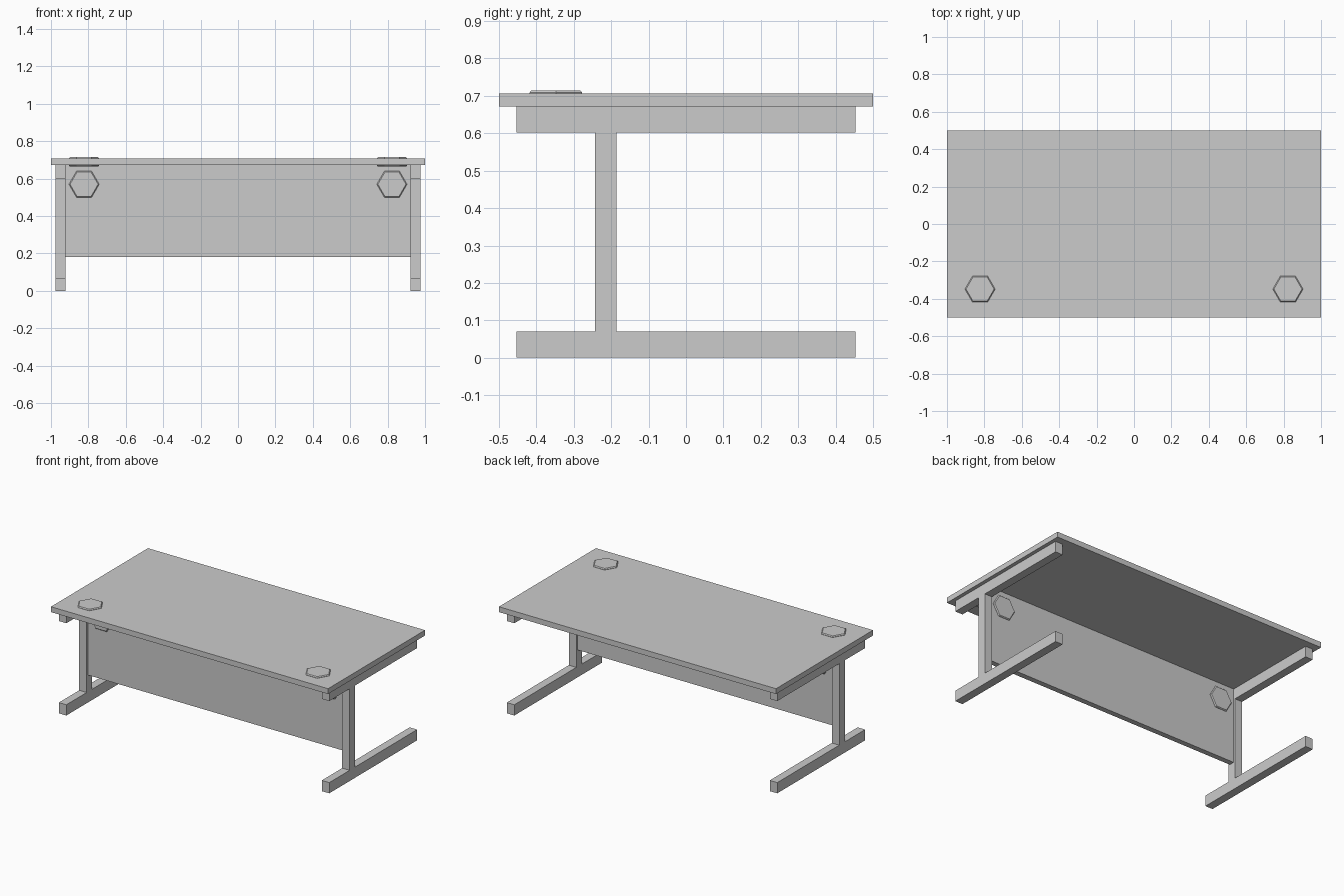
import bpy, bmesh, math
from mathutils import Matrix, Vector

if "Cube" in bpy.data.objects:
    bpy.data.objects.remove(bpy.data.objects["Cube"])


def add_object(name, bm, matrix=Matrix.Identity(4)):
    bmesh.ops.recalc_face_normals(bm, faces=bm.faces[:])
    bm.transform(matrix)
    mesh = bpy.data.meshes.new(name)
    bm.to_mesh(mesh)
    bm.free()
    obj = bpy.data.objects.new(name, mesh)
    bpy.context.collection.objects.link(obj)
    return obj


def box(name, lo, hi):
    lo, hi = Vector(lo), Vector(hi)
    bm = bmesh.new()
    bmesh.ops.create_cube(bm, size=1)
    return add_object(name, bm, Matrix.Translation((lo + hi) / 2)
                      @ Matrix.Diagonal((hi - lo).to_4d()))


def hex_cap(name, center, tilt=0.0, radius=0.081, half=0.0255, bevel=0.006):
    # Hexagonal plug, chamfered on both ends, passing through a board
    bm = bmesh.new()
    rings = []
    for r, z in ((radius - bevel, -half), (radius, bevel - half),
                 (radius, half - bevel), (radius - bevel, half)):
        rings.append([bm.verts.new((r * math.cos(i * math.pi / 3),
                                    r * math.sin(i * math.pi / 3), z))
                      for i in range(6)])
    for a, b in zip(rings, rings[1:]):
        for i in range(6):
            j = (i + 1) % 6
            bm.faces.new((a[i], a[j], b[j], b[i]))
    bm.faces.new(rings[0][::-1])
    bm.faces.new(rings[-1])
    return add_object(name, bm, Matrix.Translation(center)
                      @ Matrix.Rotation(tilt, 4, 'X'))


# Boards
box("desktop", (-1, -0.5, 0.672), (1, 0.5, 0.707))
box("modesty_panel", (-0.922, -0.232, 0.18), (0.922, -0.197, 0.672))

for side, s in (("left", -1), ("right", 1)):
    # Cantilever leg frame
    x0, x1 = sorted((s * 0.922, s * 0.976))
    box(side + "_foot", (x0, -0.453, 0), (x1, 0.453, 0.07))
    box(side + "_post", (x0, -0.243, 0.07), (x1, -0.186, 0.602))
    box(side + "_top_rail", (x0, -0.453, 0.602), (x1, 0.453, 0.672))
    # Cable port caps
    hex_cap(side + "_desktop_cable_cap", (s * 0.823, -0.348, 0.6895))
    hex_cap(side + "_panel_cable_cap", (s * 0.823, -0.2145, 0.57), math.pi / 2)
